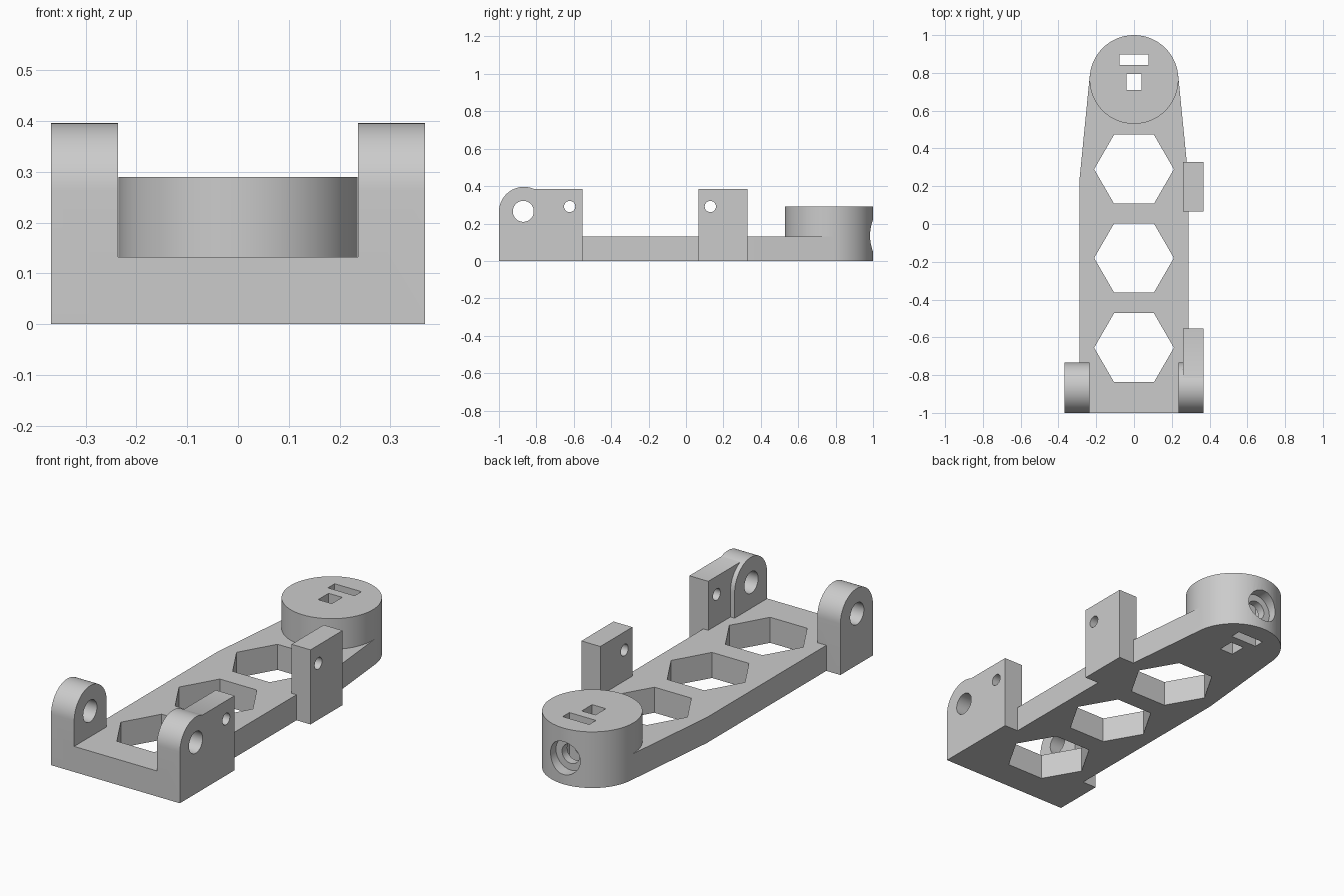
import bpy, bmesh
from math import cos, sin, pi, radians

old = bpy.data.objects.get("Cube")
if old:
    bpy.data.objects.remove(old, do_unlink=True)

grey = bpy.data.materials.new("light grey")
grey.use_nodes = True
COLOUR = (0.6, 0.6, 0.6, 1)
grey.diffuse_color = COLOUR
grey.node_tree.nodes["Principled BSDF"].inputs["Base Color"].default_value = COLOUR


def arc(cx, cy, r, start, end, steps):
    """Points on an arc, angles in degrees, both ends included."""
    angles = [radians(start + (end - start) * i / steps) for i in range(steps + 1)]
    return [(cx + r * cos(a), cy + r * sin(a)) for a in angles]


def circle(cx, cy, r, n=64):
    return arc(cx, cy, r, 0, 360, n)[:-1]


def rect(x0, x1, y0, y1):
    return [(x0, y0), (x1, y0), (x1, y1), (x0, y1)]


def prism(name, outline, axis, low, high):
    """Extrude a 2D outline along an axis: X takes (y, z), Y (x, z), Z (x, y)."""
    place = {"X": lambda a, b: (low, a, b),
             "Y": lambda a, b: (a, low, b),
             "Z": lambda a, b: (a, b, low)}[axis]
    bm = bmesh.new()
    face = bm.faces.new([bm.verts.new(place(a, b)) for a, b in outline])
    grown = bmesh.ops.extrude_face_region(bm, geom=[face])["geom"]
    shift = [high - low if axis == k else 0 for k in "XYZ"]
    bmesh.ops.translate(bm, vec=shift,
                        verts=[v for v in grown if isinstance(v, bmesh.types.BMVert)])
    bmesh.ops.recalc_face_normals(bm, faces=bm.faces)
    mesh = bpy.data.meshes.new(name)
    bm.to_mesh(mesh)
    bm.free()
    mesh.materials.append(grey)
    obj = bpy.data.objects.new(name, mesh)
    bpy.context.collection.objects.link(obj)
    return obj


def combine(target, tool, operation):
    """Apply a boolean and discard the tool."""
    mod = target.modifiers.new(operation, "BOOLEAN")
    mod.operation, mod.object, mod.solver = operation, tool, "EXACT"
    bpy.context.view_layer.objects.active = target
    bpy.ops.object.modifier_apply(modifier=mod.name)
    bpy.data.objects.remove(tool, do_unlink=True)


PLATE_W, PLATE_H = 0.288, 0.132
OUTER_X = 0.368
BOSS_Y, BOSS_R, BOSS_H = 0.765, 0.235, 0.29
EAR_Y, EAR_Z, EAR_R = -0.867, 0.263, 0.133

# Tapered base plate, meeting the boss at its tangent points
tangent = radians(360 / 64)
tx, ty = BOSS_R * cos(tangent), BOSS_Y + BOSS_R * sin(tangent)
arm = prism("bracket_arm", [(-PLATE_W, -1), (PLATE_W, -1), (PLATE_W, 0.24),
                            (tx, ty), (-tx, ty), (-PLATE_W, 0.24)], "Z", 0, PLATE_H)

# Round boss at the back
parts = [prism("boss", circle(0, BOSS_Y, BOSS_R), "Z", 0, BOSS_H)]

# Pair of rounded hinge ears at the front
ear = [(-1, 0), (EAR_Y + EAR_R, 0)] + arc(EAR_Y, EAR_Z, EAR_R, 0, 180, 32)
for name, x0, x1 in (("right_ear", -OUTER_X, -0.236), ("left_ear", 0.236, OUTER_X)):
    parts.append(prism(name, ear, "X", x0, x1))

# Two mounting posts on the left side
for name, y0, y1 in (("front_post", -0.815, -0.553), ("back_post", 0.066, 0.328)):
    parts.append(prism(name, rect(y0, y1, 0, 0.385), "X", 0.26, OUTER_X))

for part in parts:
    combine(arm, part, "UNION")

# Hexagonal lightening holes
cutters = [prism("hexagon_cutter", circle(0, y, 0.211, 6), "Z", -0.1, 0.3)
           for y in (-0.655, -0.18, 0.29)]

# Hinge pin hole and post screw holes
cutters.append(prism("hinge_cutter", circle(-0.87, 0.265, 0.056, 48), "X", -0.5, 0.5))
for y in (-0.622, 0.13):
    cutters.append(prism("screw_cutter", circle(y, 0.291, 0.03, 32), "X", 0.2, 0.5))

# Nut slots through the boss
cutters.append(prism("wide_slot_cutter", rect(-0.076, 0.076, 0.843, 0.898), "Z", -0.1, 0.5))
cutters.append(prism("square_slot_cutter", rect(-0.039, 0.039, 0.71, 0.795), "Z", -0.1, 0.5))

# Stepped bolt hole in the back of the boss
cutters.append(prism("counterbore_cutter", circle(0, 0.135, 0.085, 48), "Y", 0.94, 1.1))
cutters.append(prism("bolt_cutter", circle(0, 0.135, 0.05, 48), "Y", 0.75, 1.1))

for cutter in cutters:
    combine(arm, cutter, "DIFFERENCE")

bpy.ops.object.select_all(action="DESELECT")
arm.select_set(True)
bpy.context.view_layer.objects.active = arm
bpy.ops.object.shade_smooth_by_angle(angle=radians(30))
